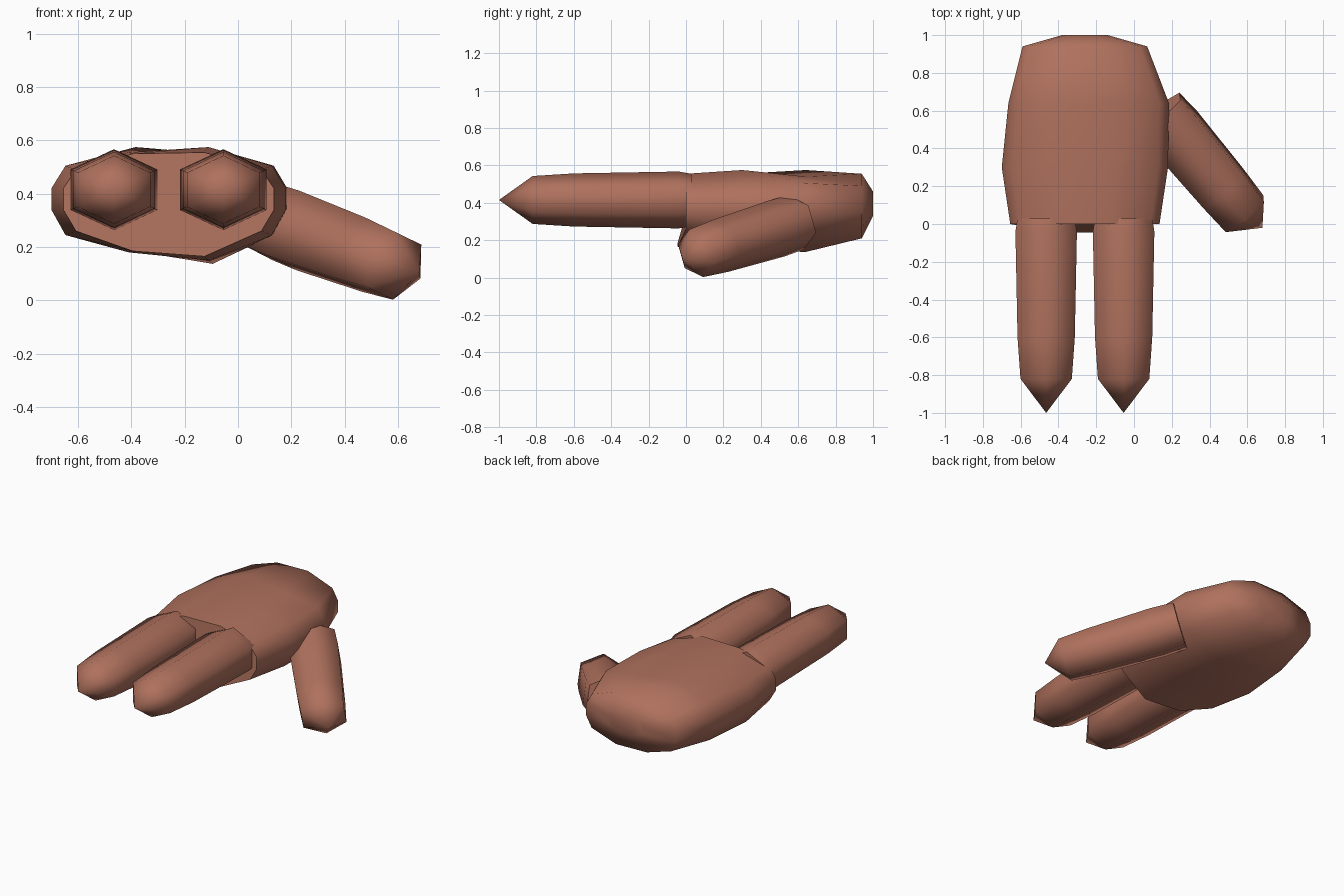
import bpy, bmesh, math
from mathutils import Vector

if "Cube" in bpy.data.objects:
    bpy.data.objects.remove(bpy.data.objects["Cube"], do_unlink=True)

skin = bpy.data.materials.new("reddish_brown_skin")
skin.use_nodes = True
COLOUR = (0.43, 0.165, 0.11, 1)
skin.diffuse_color = COLOUR
skin.node_tree.nodes["Principled BSDF"].inputs["Base Color"].default_value = COLOUR


def loft(name, rings, tip=None):
    """Skin a list of rings, close the start flat and the end flat or to a tip."""
    bm = bmesh.new()
    loops = [[bm.verts.new(p) for p in ring] for ring in rings]
    n = len(loops[0])
    for a, b in zip(loops, loops[1:]):
        for i in range(n):
            j = (i + 1) % n
            bm.faces.new((a[i], a[j], b[j], b[i]))
    bm.faces.new(loops[0])
    if tip is None:
        bm.faces.new(loops[-1])
    else:
        point = bm.verts.new(tip)
        for i in range(n):
            bm.faces.new((loops[-1][i], loops[-1][(i + 1) % n], point))
    bmesh.ops.recalc_face_normals(bm, faces=bm.faces)
    mesh = bpy.data.meshes.new(name)
    bm.to_mesh(mesh)
    bm.free()
    mesh.materials.append(skin)
    obj = bpy.data.objects.new(name, mesh)
    bpy.context.collection.objects.link(obj)
    bpy.ops.object.select_all(action="DESELECT")
    obj.select_set(True)
    bpy.context.view_layer.objects.active = obj
    bpy.ops.object.shade_smooth_by_angle(angle=math.radians(72))
    return obj


def palm_ring(y, xl, xr, top_l, top_r, bot_l, bot_r, shoulder, hip, lip=0):
    """Twelve-sided flattened section; lip pushes the lower edge forward."""
    c, h = (xl + xr) / 2, (xr - xl) / 2
    pts = [(c - .34 * h, top_l), (c + .34 * h, top_r), (c + .88 * h, shoulder),
           (xr, .42), (xr, .34), (c + .88 * h, hip),
           (c + .34 * h, bot_r), (c - .34 * h, bot_l), (c - .88 * h, hip),
           (xl, .34), (xl, .42), (c - .88 * h, shoulder)]
    return [(x, y - (lip if z < .23 else 0), z) for x, z in pts]


# Palm
loft("palm", [
    palm_ring(0, -.655, .135, .55, .555, .185, .165, .49, .26, .045),
    palm_ring(.3, -.70, .18, .555, .575, .18, .15, .505, .245),
    palm_ring(.64, -.665, .185, .575, .54, .185, .137, .505, .245),
    palm_ring(.94, -.59, .07, .55, .555, .215, .21, .49, .27),
    [(-.26 + sx * w, 1, z) for sx, w, z in (
        (-1, .05, .46), (1, .05, .46), (1, .1, .45), (1, .12, .42),
        (1, .12, .36), (1, .1, .34), (1, .05, .33), (-1, .05, .33),
        (-1, .1, .34), (-1, .12, .36), (-1, .12, .42), (-1, .1, .45))],
])


# Fingers: pointed hexagonal rods
def hex_ring(centre, right, up, rx, rz, roll=0):
    angles = [math.radians(60 * i + 30 + roll) for i in range(6)]
    return [centre + right * rx * math.cos(a) + up * rz * math.sin(a) for a in angles]


X, Z = Vector((1, 0, 0)), Vector((0, 0, 1))
for name, x in (("right_finger", -.465), ("left_finger", -.055)):
    sections = ((.03, .175, .14), (-.04, .188, .152), (-.6, .175, .142), (-.82, .157, .128))
    loft(name, [hex_ring(Vector((x, y, .415)), X, Z, rx, rz) for y, rx, rz in sections],
         Vector((x, -1, .415)))

# Thumb: hexagonal rod slanting outward and down
base, end = Vector((.135, .59, .295)), Vector((.585, .055, .13))
axis = (end - base).normalized()
side = axis.cross(Z).normalized() * -1
rise = side.cross(axis).normalized()
if rise.z < 0:
    rise = -rise
loft("thumb", [
    hex_ring(base, side, rise, .16, .15, 8),
    hex_ring(base.lerp(end, .2), side, rise, .17, .155, 8),
    hex_ring(base.lerp(end, .75), side, rise, .16, .145, 8),
    hex_ring(end, side, rise, .15, .132, 8),
], Vector((.68, -.02, .105)))
